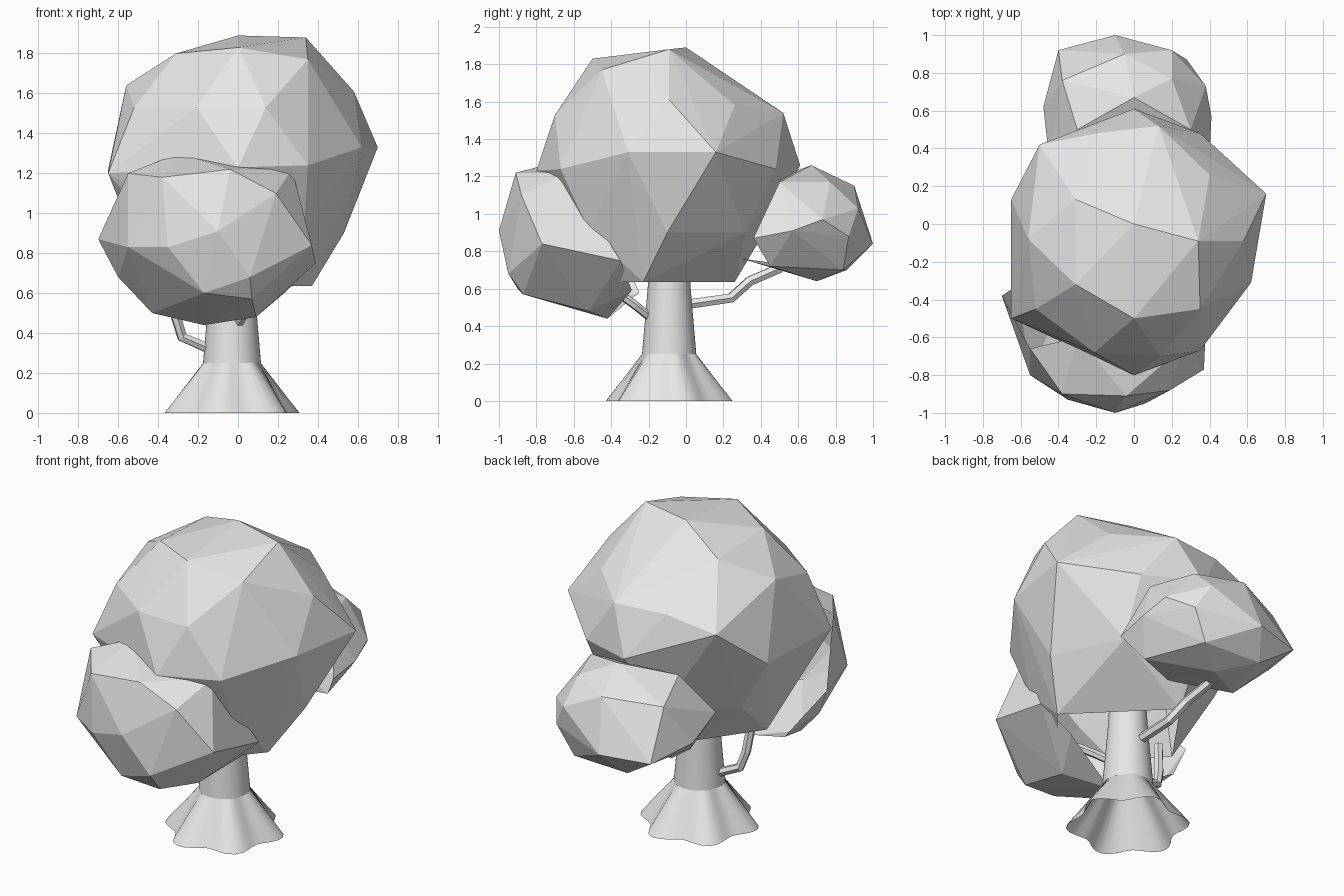
import bpy
import bmesh
from math import sin, cos, pi, tau
from mathutils import Vector

cube = bpy.data.objects.get("Cube")
if cube:
    bpy.data.objects.remove(cube, do_unlink=True)

# One plain grey for the whole tree
grey = bpy.data.materials.new("plain grey")
grey.use_nodes = True
colour = (0.8, 0.8, 0.8, 1)
grey.diffuse_color = colour
grey.node_tree.nodes["Principled BSDF"].inputs["Base Color"].default_value = colour


def finish(name, bm):
    """Turn a bmesh into a named, coloured object."""
    mesh = bpy.data.meshes.new(name)
    bm.to_mesh(mesh)
    bm.free()
    mesh.materials.append(grey)
    obj = bpy.data.objects.new(name, mesh)
    bpy.context.collection.objects.link(obj)
    return obj


def ring(centre, radius, z, sides):
    """Evenly spaced points on a level circle."""
    return [(centre[0] + radius * cos(tau * i / sides),
             centre[1] + radius * sin(tau * i / sides), z)
            for i in range(sides)]


def faceted_clump(name, points, open_side, limit):
    """Wrap points in a faceted shell, leaving it open toward one side."""
    bm = bmesh.new()
    for point in points:
        bm.verts.new(point)
    bmesh.ops.convex_hull(bm, input=bm.verts[:])
    loose = [v for v in bm.verts if not v.link_faces]
    bmesh.ops.delete(bm, geom=loose, context='VERTS')
    bmesh.ops.recalc_face_normals(bm, faces=bm.faces[:])
    direction = Vector(open_side)
    hidden = [f for f in bm.faces if f.normal.dot(direction) > limit]
    bmesh.ops.delete(bm, geom=hidden, context='FACES')
    return finish(name, bm)


# Main crown: corner points above, a level ring below, open at the hem
crown_corners = [
    (0, 0, 1.89), (.34, -.09, 1.88), (0, -.5, 1.83), (.35, -.45, 1.77),
    (-.31, -.32, 1.8), (-.31, .13, 1.78), (-.56, -.08, 1.64),
    (.58, -.09, 1.61), (.4, .26, 1.58), (.13, .52, 1.54), (-.2, .48, 1.54),
    (-.5, .42, 1.47), (.7, .16, 1.33), (.62, -.31, 1.33), (.35, .48, 1.24),
    (0, .61, 1.26), (.14, -.7, 1.53), (-.21, -.68, 1.53), (-.52, -.45, 1.53),
    (0, -.8, 1.23), (.35, -.67, 1.24), (-.65, .13, 1.22), (-.65, -.5, 1.2),
]
crown_hem = [(x, y, .635) for x, y in [(.37, -.23), (-.12, .26), (-.43, -.18),
                                       (-.2, -.43), (.2, -.43)]]
crown_low = ring((0, -.1), .53, .9, 7)
faceted_clump("main_crown", crown_corners + crown_low + crown_hem,
              (0, 0, -1), .95)

# Front foliage clump, a shell open toward the crown
front_corners = [
    (-.1, -1, .91), (-.55, -.8, .83), (-.35, -.93, .83), (-.38, -.9, 1.18),
    (-.04, -.91, 1.22), (.19, -.88, 1.1), (.37, -.77, .84), (.06, -.95, .68),
    (-.17, -.9, .6), (.07, -.87, .57), (.39, -.35, .75), (.27, -.64, 1.22),
    (-.55, -.66, 1.2), (-.7, -.38, .87), (-.6, -.45, .68), (-.43, -.52, .5),
    (-.17, -.42, .44), (.09, -.52, .48), (-.3, -.6, 1.3), (-.5, -.25, .58),
    (.22, -.29, .59),
]
faceted_clump("front_foliage", front_corners, (0, 1, 0), .5)

# Back foliage clump, a shell open toward the crown
back_corners = [
    (-.1, 1, .84), (-.4, .92, .83), (-.48, .62, .87), (-.45, .35, .95),
    (.2, .92, 1.03), (.28, .87, .88), (.38, .73, .97), (.41, .57, .91),
    (.4, .36, .87), (.2, .77, 1.17), (-.38, .76, 1.12), (-.05, .9, 1.15),
    (0, .67, 1.26), (-.3, .5, 1.2), (.3, .5, 1.17), (.18, .84, .7),
    (-.2, .86, .7), (0, .7, .64), (.3, .45, .72), (-.35, .45, .74),
    (0, .3, .76),
]
faceted_clump("back_foliage", back_corners, (0, -1, 0), .5)

# Trunk: lofted rings with a fluted, open root flare
SEGMENTS, LOBES = 48, 6
sections = [(.315, 0, .035), (.145, .25, 0), (.115, .6, 0), (.1, .85, 0)]
bm = bmesh.new()
loops = []
for radius, z, flute in sections:
    loop = []
    for i in range(SEGMENTS):
        a = tau * i / SEGMENTS
        r = radius + flute * cos(LOBES * (a + pi / 4))
        loop.append(bm.verts.new((-.03 + r * cos(a), -.09 + r * sin(a), z)))
    loops.append(loop)
for lower, upper in zip(loops, loops[1:]):
    for i in range(SEGMENTS):
        j = (i + 1) % SEGMENTS
        bm.faces.new((lower[i], lower[j], upper[j], upper[i]))
trunk = finish("trunk", bm)
bpy.ops.object.select_all(action='DESELECT')
trunk.select_set(True)
bpy.context.view_layer.objects.active = trunk
bpy.ops.object.shade_smooth_by_angle(angle=pi / 7)


def branch(name, path, thickness):
    """A bent limb with a round-cornered cross-section."""
    curve = bpy.data.curves.new(name, 'CURVE')
    curve.dimensions = '3D'
    curve.bevel_depth = thickness
    curve.bevel_resolution = 1
    curve.use_fill_caps = True
    spline = curve.splines.new('POLY')
    spline.points.add(len(path) - 1)
    for point, co in zip(spline.points, path):
        point.co = (*co, 1)
    spline.use_smooth = False
    curve.materials.append(grey)
    obj = bpy.data.objects.new(name, curve)
    bpy.context.collection.objects.link(obj)


# Limbs reaching from the trunk into the foliage
branch("back_branch", [(-.03, -.04, .51), (-.06, .24, .55), (-.1, .34, .64),
                       (-.14, .5, .71)], .029)
branch("front_branch", [(-.01, -.17, .43), (.04, -.27, .51),
                        (.07, -.42, .62)], .024)
branch("right_branch", [(-.12, -.1, .31), (-.28, -.13, .38),
                        (-.31, -.15, .48), (-.33, -.18, .67)], .027)
